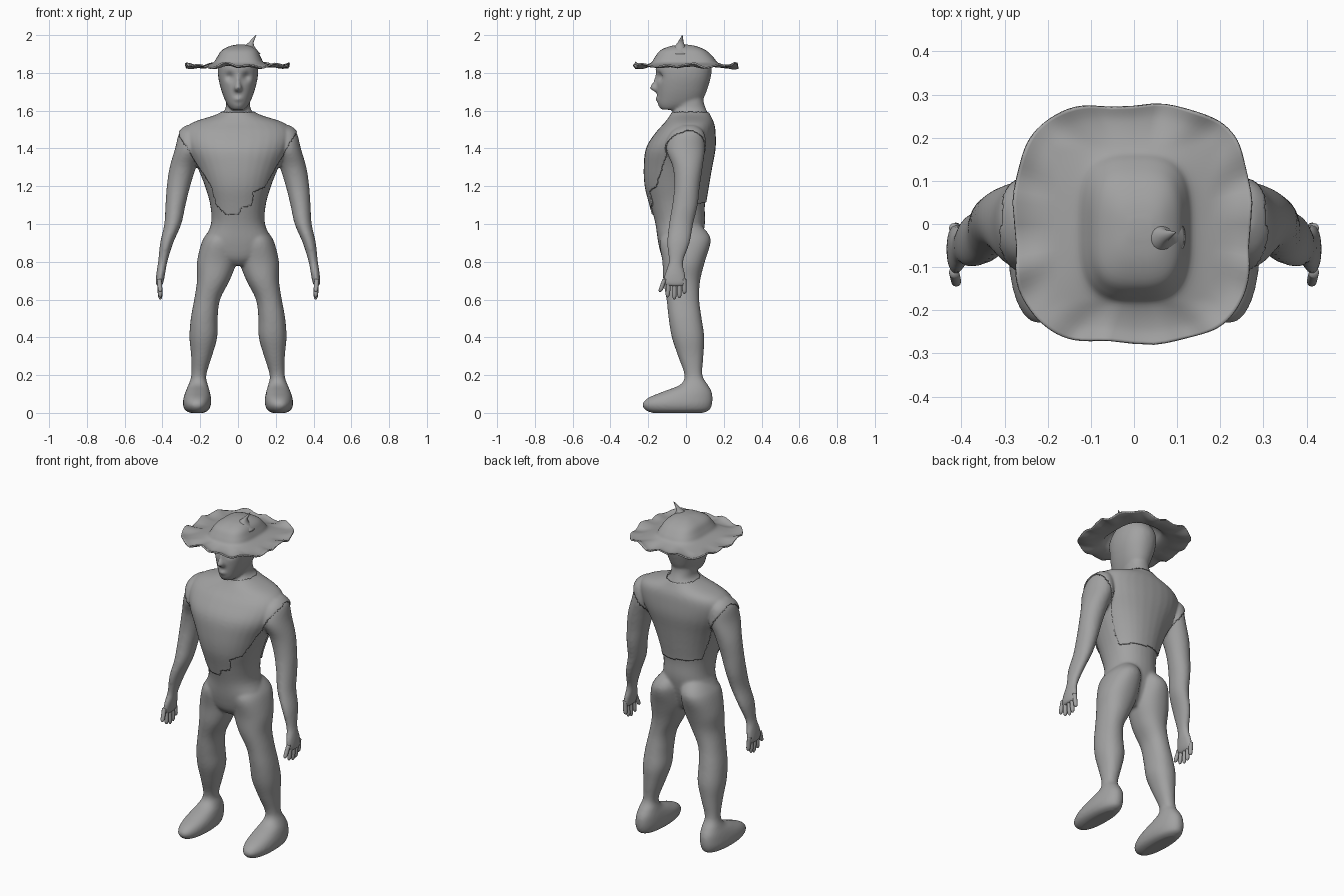
import bpy, bmesh, math
from mathutils import Vector

cube = bpy.data.objects.get("Cube")
if cube:
    bpy.data.objects.remove(cube, do_unlink=True)

grey = bpy.data.materials.new("plain grey")
grey.use_nodes = True
tone = (0.36, 0.36, 0.36, 1)
grey.diffuse_color = tone
grey.node_tree.nodes["Principled BSDF"].inputs["Base Color"].default_value = tone


def smooth_rings(rings, steps):
    """Catmull-Rom interpolation between cross-sections."""
    out = []
    last = len(rings) - 1
    for i in range(last):
        a, b, c, d = (rings[min(max(i + k, 0), last)] for k in (-1, 0, 1, 2))
        for s in range(steps):
            t = s / steps
            out.append([q + 0.5 * t * (r - p + t * (2 * p - 5 * q + 4 * r - s_ + t * (3 * (q - r) + s_ - p)))
                        for p, q, r, s_ in zip(a, b, c, d)])
    return out + [list(rings[-1])]


def loft(bm, rings, side=1, power=2.0, segs=32, steps=4, caps=(True, True)):
    """Stack of rounded sections given as (z, x0, x1, y0, y1)."""
    loops = []
    for z, x0, x1, y0, y1 in smooth_rings(rings, steps):
        loop = []
        for k in range(segs):
            a = math.tau * k / segs
            c, s = math.cos(a), math.sin(a)
            u = math.copysign(abs(c) ** (2 / power), c)
            v = math.copysign(abs(s) ** (2 / power), s)
            x = (x0 + x1 + u * (x1 - x0)) / 2
            y = (y0 + y1 + v * (y1 - y0)) / 2
            loop.append(bm.verts.new((side * x, y, z)))
        loops.append(loop)
    for lo, hi in zip(loops, loops[1:]):
        for k in range(segs):
            n = (k + 1) % segs
            bm.faces.new((lo[k], lo[n], hi[n], hi[k]))
    for use, loop in zip(caps, (loops[0], loops[-1])):
        if use:
            bm.faces.new(loop)


def centred(rings):
    return [(z, -w, w, y0, y1) for z, w, y0, y1 in rings]


def make_object(name, bm):
    bmesh.ops.recalc_face_normals(bm, faces=bm.faces)
    mesh = bpy.data.meshes.new(name)
    bm.to_mesh(mesh)
    bm.free()
    obj = bpy.data.objects.new(name, mesh)
    bpy.context.collection.objects.link(obj)
    mesh.materials.append(grey)
    mesh.polygons.foreach_set("use_smooth", [True] * len(mesh.polygons))
    return obj


# Cross-sections: torso, neck and head use a half width
torso = centred([
    (1.70, .06, -.05, .09), (1.64, .063, -.05, .095), (1.60, .072, -.065, .11),
    (1.57, .12, -.08, .125), (1.53, .24, -.11, .143), (1.48, .28, -.155, .15),
    (1.40, .265, -.205, .15), (1.30, .215, -.217, .132), (1.20, .175, -.212, .115),
    (1.10, .147, -.187, .10), (1.00, .143, -.162, .10), (.90, .18, -.147, .08),
    (.82, .14, -.125, .05), (.78, .05, -.09, .02)])
head = centred([
    (1.93, .03, -.05, .04), (1.90, .085, -.115, .10), (1.84, .105, -.158, .135),
    (1.78, .105, -.158, .132), (1.72, .092, -.155, .115), (1.67, .075, -.152, .095),
    (1.63, .056, -.148, .06), (1.605, .035, -.13, -.03)])
nose = centred([(1.79, .01, -.162, -.1), (1.75, .014, -.177, -.1),
                (1.72, .024, -.192, -.1), (1.70, .02, -.17, -.1)])
lips = centred([(1.677, .02, -.152, -.1), (1.662, .033, -.163, -.1), (1.645, .02, -.152, -.1)])
leg = [
    (1.00, .02, .12, -.07, .07), (.95, .008, .165, -.12, .118), (.90, .004, .193, -.14, .13),
    (.80, .008, .217, -.125, .10), (.70, .045, .217, -.12, .075), (.60, .095, .232, -.103, .07),
    (.50, .108, .25, -.092, .083), (.40, .11, .257, -.075, .097), (.30, .138, .248, -.042, .092),
    (.20, .168, .247, -.008, .087), (.15, .16, .262, -.03, .115), (.115, .15, .277, -.115, .135),
    (.08, .143, .288, -.20, .141), (.045, .143, .292, -.232, .138), (.015, .155, .28, -.215, .125),
    (0, .18, .255, -.18, .09)]
arm = [
    (1.515, .23, .275, -.02, .05), (1.48, .20, .312, -.075, .09), (1.40, .185, .333, -.105, .10),
    (1.30, .222, .362, -.07, .088), (1.20, .253, .377, -.062, .073), (1.10, .278, .384, -.073, .062),
    (1.00, .30, .39, -.09, .038), (.90, .343, .412, -.10, .02), (.80, .374, .423, -.092, -.015),
    (.74, .385, .432, -.112, -.005), (.69, .395, .435, -.118, .002), (.67, .405, .43, -.10, -.01)]

# Body: overlapping lofts fused into one skin
bm = bmesh.new()
loft(bm, torso, power=2.2)
loft(bm, head, power=2.2)
loft(bm, nose)
loft(bm, lips)
for side in (-1, 1):
    loft(bm, leg, side, power=2.2)
    loft(bm, arm, side)
body = make_object("body", bm)
fuse = body.modifiers.new("fuse", "REMESH")
fuse.mode = "VOXEL"
fuse.voxel_size = 0.008
soften = body.modifiers.new("soften", "SMOOTH")
soften.iterations = 8
bpy.context.view_layer.update()
skin = bpy.data.meshes.new_from_object(body.evaluated_get(bpy.context.evaluated_depsgraph_get()))
body.modifiers.clear()
body.data = skin
skin.name = "body"

# Eye sockets pressed into the face
for v in skin.vertices:
    if v.co.y < -.08 and v.co.z > 1.6:
        gap = (Vector((abs(v.co.x), v.co.z)) - Vector((.045, 1.78))).length
        v.co.y += .02 * math.exp(-(gap / .022) ** 2)
skin.materials.clear()
skin.materials.append(grey)
skin.polygons.foreach_set("use_smooth", [True] * len(skin.polygons))


def height_at(line, x):
    """Height of a hem polyline at x; beyond its ends there is no cloth."""
    for (xa, za), (xb, zb) in zip(line, line[1:]):
        if xa <= x <= xb:
            return za + (zb - za) * (x - xa) / (xb - xa)
    return 9


# Torn sleeveless shirt: offset copy of the skin above a ragged hem
front_hem = [(-.305, 1.46), (-.21, 1.315), (-.14, 1.21), (-.11, 1.1), (-.06, 1.05), (0, 1.05),
             (.02, 1.09), (.07, 1.1), (.08, 1.17), (.14, 1.2), (.2, 1.31), (.305, 1.48)]
back_hem = [(-.3, 1.48), (-.2, 1.32), (-.13, 1.13), (.13, 1.11), (.2, 1.32), (.3, 1.48)]
bm = bmesh.new()
bm.from_mesh(skin)
bare = []
for f in bm.faces:
    p = f.calc_center_median()
    hem = front_hem if p.y < 0 else back_hem
    if p.z > 1.588 or p.z < height_at(hem, p.x):
        bare.append(f)
bmesh.ops.delete(bm, geom=bare, context="FACES")
shirt = make_object("shirt", bm)
cloth = shirt.modifiers.new("cloth", "SOLIDIFY")
cloth.thickness = 0.007
cloth.offset = 1

# Fingers and thumb: (base y, tip y, tip z)
digits = [(-.112, -.138, .64), (-.09, -.098, .612), (-.062, -.062, .60),
          (-.035, -.035, .607), (-.01, -.008, .63)]
for side, label in ((1, "left"), (-1, "right")):
    bm = bmesh.new()
    for base, tip, low in digits:
        rings = []
        for t, r in ((0, .012), (.4, .012), (.85, .011), (1, .003)):
            y = base + (tip - base) * t
            x = .417 - .006 * t
            rings.append((.71 + (low - .71) * t, x - r, x + r, y - r, y + r))
        loft(bm, rings, side, segs=12)
    make_object(label + "_fingers", bm)

# Floppy square hat with a ruffled brim
hat_rings = [
    (1.945, -.01, .04, -.03, .01), (1.937, -.045, .07, -.085, .055), (1.915, -.085, .10, -.135, .105),
    (1.88, -.108, .118, -.162, .142), (1.852, -.13, .135, -.18, .165), (1.838, -.18, .18, -.21, .205),
    (1.833, -.235, .23, -.245, .245), (1.84, -.277, .27, -.275, .275)]
bm = bmesh.new()
loft(bm, hat_rings, power=3.2, segs=96, caps=(True, False))
for v in bm.verts:
    reach = max(abs(v.co.x), abs(v.co.y))
    k = max(0, (reach - .18) / .1)
    a = math.atan2(v.co.y, v.co.x)
    v.co.z += k * (.011 * math.sin(13 * a) + .008 * math.sin(7 * a + 1))
    v.co.x *= 1 + .015 * k * math.sin(9 * a)
    v.co.y *= 1 + .018 * k * math.sin(9 * a + 2)
hat = make_object("hat", bm)
felt = hat.modifiers.new("felt", "SOLIDIFY")
felt.thickness = 0.008
felt.offset = 0

# Bent tip of the hat
bm = bmesh.new()
loft(bm, [(1.90, .0, .12, -.09, .03), (1.935, .025, .09, -.065, .0), (1.96, .055, .083, -.045, -.012),
          (1.98, .074, .09, -.033, -.015), (2.0, .094, .097, -.021, -.018)], segs=20)
make_object("hat_tip", bm)
